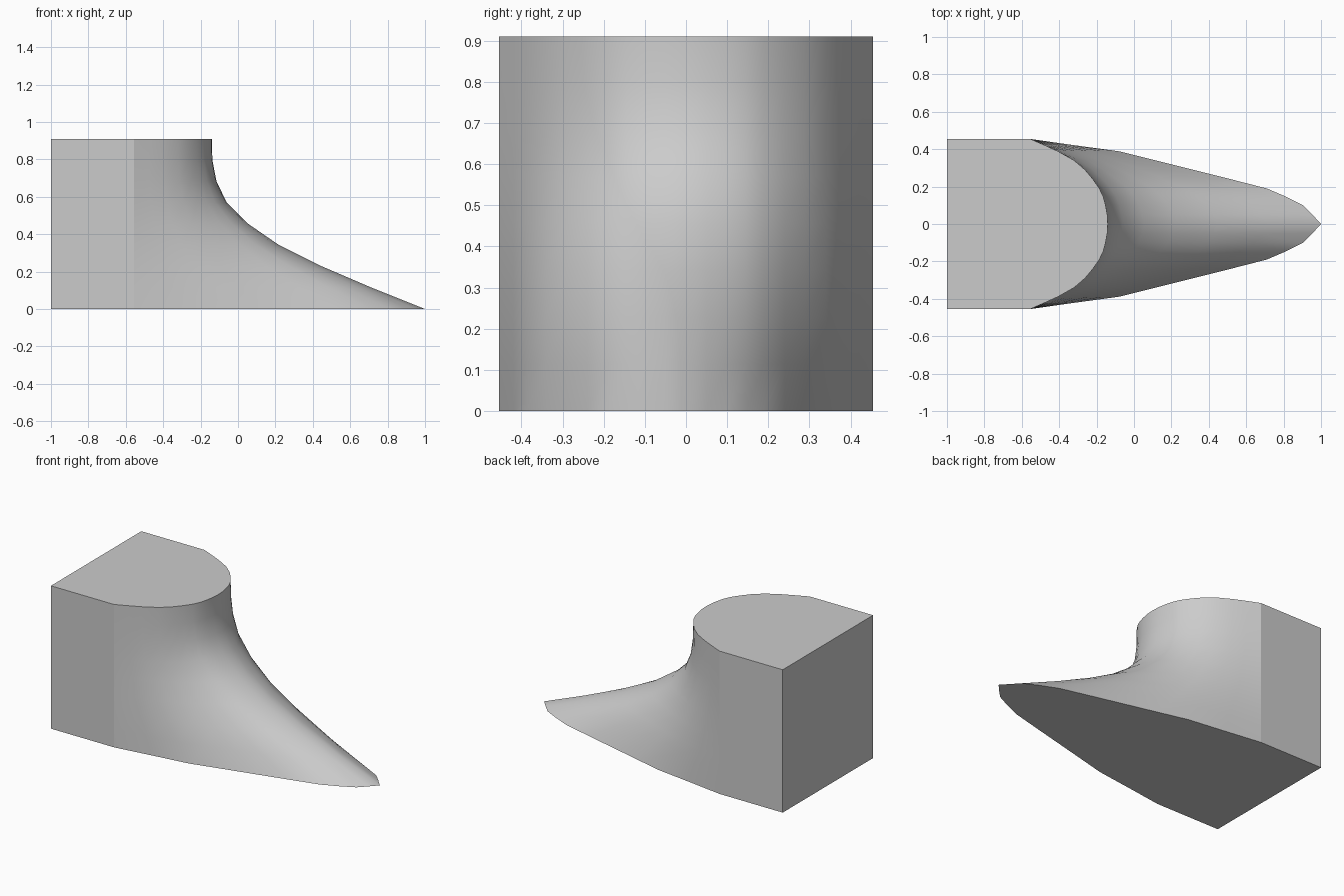
import bpy
import bmesh

if "Cube" in bpy.data.objects:
    bpy.data.objects.remove(bpy.data.objects["Cube"])

HEIGHT, BACK = 0.91, -1.0

# Half outlines as (y, x at top rim, x at base rim), side edge to centre nose
HALF = [(0.455, -0.555, -0.555), (0.42, -0.475, -0.31), (0.388, -0.405, -0.075),
        (0.34, -0.32, 0.115), (0.29, -0.262, 0.315), (0.24, -0.22, 0.515),
        (0.19, -0.185, 0.71), (0.145, -0.164, 0.815), (0.10, -0.152, 0.905),
        (0.05, -0.143, 0.954), (0.0, -0.14, 1.0)]
# Nose profile: x of the centre line at evenly spaced heights, base to top
NOSE = [1.0, 0.715, 0.45, 0.22, 0.055, -0.06, -0.115, -0.137, -0.14]

grey = bpy.data.materials.new("light grey")
grey.diffuse_color = (0.6, 0.6, 0.6, 1.0)
grey.use_nodes = True
grey.node_tree.nodes["Principled BSDF"].inputs["Base Color"].default_value = grey.diffuse_color

outline = [(-y, a, b) for y, a, b in HALF] + HALF[-2::-1]
bm = bmesh.new()

# Grid of points: each level blends from the base outline to the top outline
rows = []
for i, nose in enumerate(NOSE):
    z = HEIGHT * i / (len(NOSE) - 1)
    w = (nose - NOSE[-1]) / (NOSE[0] - NOSE[-1])
    rows.append([bm.verts.new((a + (b - a) * w, y, z)) for y, a, b in outline])

# Smooth curved skin
for low, high in zip(rows, rows[1:]):
    for j in range(len(outline) - 1):
        f = bm.faces.new((low[j], low[j + 1], high[j + 1], high[j]))
        f.smooth = True

# Flat back block: two side walls, back wall, top and bottom
back = {(s, z): bm.verts.new((BACK, s * 0.455, z)) for s in (-1, 1) for z in (0, HEIGHT)}
for s, col in ((-1, 0), (1, -1)):
    bm.faces.new([back[s, HEIGHT], back[s, 0]] + [r[col] for r in rows])
bm.faces.new((back[-1, 0], back[1, 0], back[1, HEIGHT], back[-1, HEIGHT]))
bm.faces.new([back[-1, 0]] + rows[0] + [back[1, 0]])
bm.faces.new([back[-1, HEIGHT]] + rows[-1] + [back[1, HEIGHT]])

bmesh.ops.recalc_face_normals(bm, faces=bm.faces[:])

# Keep edges crisp wherever the skin meets a flat face
for e in bm.edges:
    e.smooth = all(f.smooth for f in e.link_faces)

mesh = bpy.data.meshes.new("flared_block")
bm.to_mesh(mesh)
bm.free()
mesh.materials.append(grey)
bpy.context.collection.objects.link(bpy.data.objects.new("flared_block", mesh))
